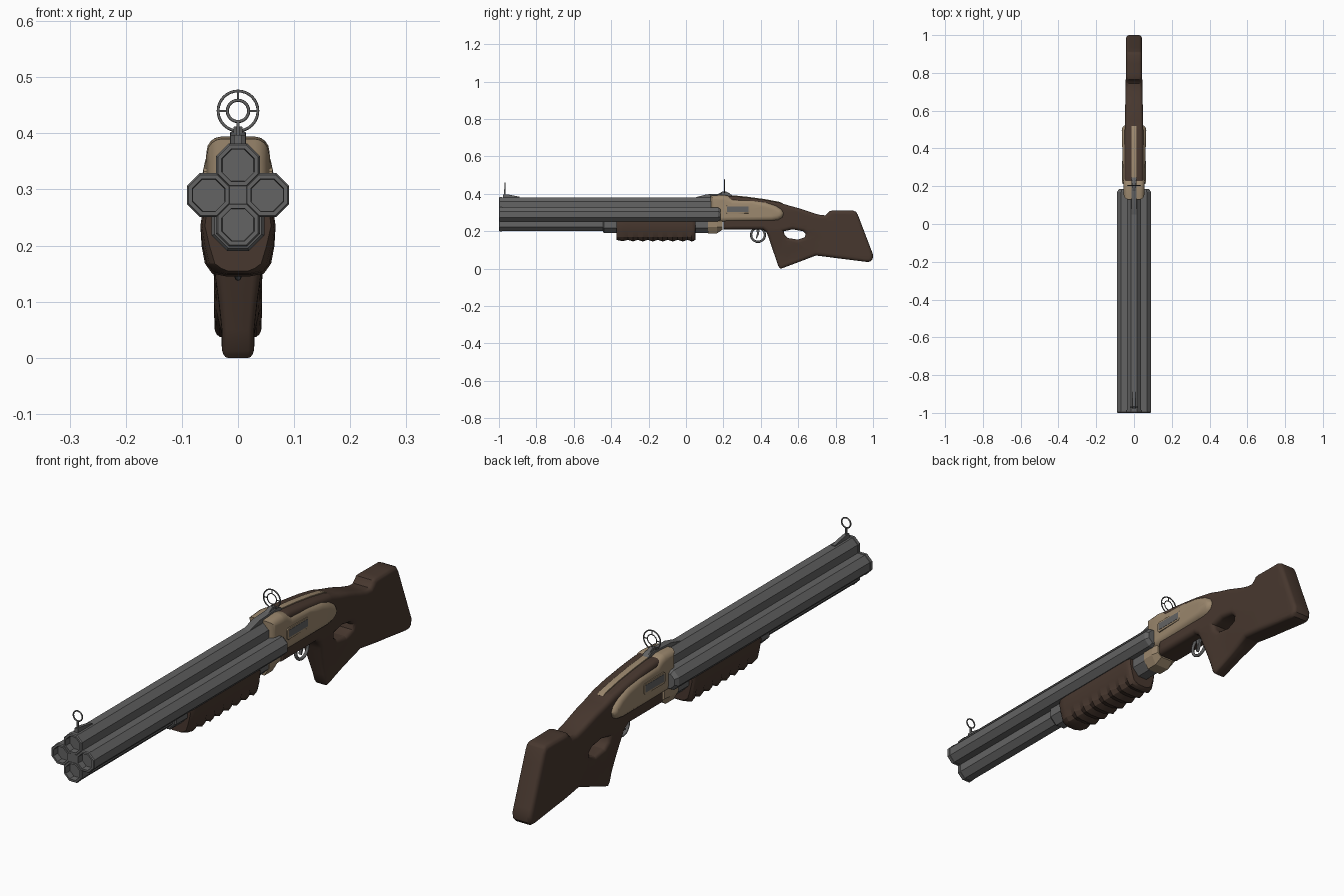
import bpy, bmesh, math
from mathutils import Vector

if "Cube" in bpy.data.objects:
    bpy.data.objects.remove(bpy.data.objects["Cube"])


def material(name, rgb):
    m = bpy.data.materials.new(name)
    m.diffuse_color = (*rgb, 1)
    m.use_nodes = True
    m.node_tree.nodes["Principled BSDF"].inputs["Base Color"].default_value = m.diffuse_color
    return m


STEEL = material("grey_steel", (0.125, 0.125, 0.125))
TAN = material("tan_metal", (0.33, 0.245, 0.155))
WOOD = material("dark_wood", (0.064, 0.039, 0.028))


def add_object(name, mesh, mats, smooth=None):
    ob = bpy.data.objects.new(name, mesh)
    bpy.context.collection.objects.link(ob)
    mesh.materials.clear()
    for m in mats:
        mesh.materials.append(m)
    if smooth:
        bpy.ops.object.select_all(action='DESELECT')
        ob.select_set(True)
        bpy.context.view_layer.objects.active = ob
        bpy.ops.object.shade_smooth_by_angle(angle=math.radians(smooth))
    return ob


def loft(name, sections, mat, smooth=None, inner=0):
    """Skin a run of (y, [(x, z), ...]) rings; the first `inner` bands are wood."""
    bm = bmesh.new()
    rings = [[bm.verts.new((x, y, z)) for x, z in pts] for y, pts in sections]
    n = len(rings[0])
    for k, (a, b) in enumerate(zip(rings, rings[1:])):
        for i in range(n):
            f = bm.faces.new((a[i], a[(i + 1) % n], b[(i + 1) % n], b[i]))
            f.material_index = int(k < inner)
    bm.faces.new(rings[0]).material_index = int(inner > 0)
    bm.faces.new(rings[-1])
    bmesh.ops.recalc_face_normals(bm, faces=bm.faces)
    me = bpy.data.meshes.new(name)
    bm.to_mesh(me)
    bm.free()
    return add_object(name, me, [mat, WOOD] if inner else [mat], smooth)


def slab(name, outlines, half, bevel, mat, width=None, x=0.0, smooth=35):
    """Side outline in (y, z), thickened along x with rounded edges."""
    cu = bpy.data.curves.new(name, 'CURVE')
    cu.dimensions, cu.fill_mode = '2D', 'BOTH'
    cu.extrude, cu.bevel_depth, cu.offset = half - bevel, bevel, -bevel
    cu.bevel_resolution = 3
    for pts in outlines:
        sp = cu.splines.new('POLY')
        sp.points.add(len(pts) - 1)
        for p, (y, z) in zip(sp.points, pts):
            p.co = (y, z, 0, 1)
        sp.use_cyclic_u = True
    tmp = bpy.data.objects.new(name + "_curve", cu)
    bpy.context.collection.objects.link(tmp)
    dg = bpy.context.evaluated_depsgraph_get()
    me = bpy.data.meshes.new_from_object(tmp.evaluated_get(dg))
    bpy.data.objects.remove(tmp)
    bm = bmesh.new()
    bm.from_mesh(me)
    bmesh.ops.remove_doubles(bm, verts=bm.verts, dist=1e-5)
    if width:  # extra cuts so that the thickness can vary
        for axis, count in (((1, 0, 0), 20), ((0, 1, 0), 8)):
            for i in range(1, count):
                bmesh.ops.bisect_plane(bm, geom=bm.verts[:] + bm.edges[:] + bm.faces[:],
                                       plane_co=Vector(axis) * i * 0.05, plane_no=axis)
    for v in bm.verts:
        y, z, t = v.co
        if width:
            t *= width(y, z) / half
        v.co = (x + t, y, z)
    bm.to_mesh(me)
    bm.free()
    return add_object(name, me, [mat], smooth)


def box(name, x, y, z, mat):
    return loft(name, [(yy, [(x[0], z[0]), (x[1], z[0]), (x[1], z[1]), (x[0], z[1])]) for yy in y], mat)


def octagon(cx, cz, apothem):
    r = apothem / math.cos(math.pi / 8)
    return [(cx + r * math.cos((i + .5) * math.pi / 4), cz + r * math.sin((i + .5) * math.pi / 4))
            for i in range(8)]


def ring(name, loc, major, minor, rot, seg=24):
    bpy.ops.mesh.primitive_torus_add(location=loc, rotation=rot, major_radius=major, minor_radius=minor,
                                     major_segments=seg, minor_segments=8)
    ob = bpy.context.object
    ob.name = name
    ob.data.materials.append(STEEL)
    bpy.ops.object.shade_smooth_by_angle(angle=math.radians(50))


def clamp(t):
    return max(0.0, min(1.0, t))


# Four octagonal barrels with recessed bores
for name, cx, cz, end in (("top_barrel", 0, .343, .15), ("bottom_barrel", 0, .2375, .15),
                          ("left_barrel", -.052, .29, .185), ("right_barrel", .052, .29, .185)):
    loft(name, [(-.975, octagon(cx, cz, .028)), (-1, octagon(cx, cz, .029)),
                (-1, octagon(cx, cz, .036)), (-.996, octagon(cx, cz, .039)),
                (-.985, octagon(cx, cz, .039)), (-.984, octagon(cx, cz, .0375)),
                (end - .015, octagon(cx, cz, .0375)), (end, octagon(cx, cz, .028))],
         STEEL, inner=1)
box("barrel_core", (-.022, .022), (-.999, .15), (.269, .312), STEEL)

# Sleeve around the lower barrel
loft("pump_sleeve", [(-.445, octagon(0, .2375, .042)), (-.438, octagon(0, .2375, .047)),
                     (.13, octagon(0, .2375, .047))], STEEL)


# Ridged pump grip
def pump_section(d, w=1.0):
    half = [(.064, .256), (.067, .235), (.065 - d * .6, .2), (.059 - d, .168),
            (.046 - d, .15 + d * .8), (.02, .145 + d * .8)]
    half = [(px * w, pz) for px, pz in half]
    return half + [(-px, pz) for px, pz in reversed(half)]


pump = [(-.372, pump_section(.012, .88)), (-.36, pump_section(.006, .96)), (-.335, pump_section(.003))]
pump += [(-.31 + i * .0265, pump_section(.011 if i % 2 == 0 else 0)) for i in range(13)]
pump += [(.03, pump_section(0)), (.042, pump_section(.004, .97)), (.05, pump_section(.012, .9))]
loft("pump_grip", pump, WOOD, 25)


# Thumbhole stock, running forward under and over the receiver
def stock_width(y, z):
    base = .05 - .008 * clamp((y - .45) / .4)
    slim = (1 - clamp((z - .06) / .15)) * (1 - clamp((y - .58) / .2)) * clamp((y - .38) / .05)
    return base + (.029 - base) * slim


stock = [(.2, .389), (.25, .388), (.33, .38), (.42, .368), (.5, .353), (.55, .337), (.61, .321),
         (.68, .297), (.72, .286), (.745, .285), (.757, .295), (.765, .306), (.78, .31), (.895, .31),
         (.91, .303), (.92, .285), (1, .075), (.998, .05), (.985, .037), (.965, .036), (.695, .07),
         (.52, .004), (.505, 0), (.494, .012), (.44, .17), (.43, .195), (.41, .21), (.2, .21)]
hole = [(.523, .2), (.527, .18), (.545, .163), (.6, .155), (.635, .168), (.64, .185), (.625, .2), (.57, .21)]
slab("stock", [stock, hole], .05, .018, WOOD, stock_width)

# Tan receiver with rounded rear end
receiver = [(.13, .39), (.2, .394), (.225, .39), (.25, .374), (.35, .368), (.43, .357), (.48, .34),
            (.513, .318), (.525, .295), (.517, .272), (.495, .258), (.46, .252), (.2, .248), (.135, .248)]
slab("receiver", [receiver], .058, .026, TAN, lambda y, z: .056 + .03 * (y - .2))
foot = [(.05, .28), (.05, .222), (.03, .188)]
foot += [(-px, pz) for px, pz in reversed(foot)]
loft("receiver_foot", [(.118, foot), (.165, foot), (.195, [(px * .9, max(pz, .208)) for px, pz in foot])], TAN)

# Tan strip along the top
strip = [(.2, .39), (.25, .392), (.33, .384), (.42, .372), (.5, .357), (.52, .348), (.5, .335), (.2, .36)]
slab("top_strip", [strip], .013, .002, TAN)

# Ejection windows on both sides
for side, s in (("left", -1), ("right", 1)):
    frame = [(.212, .3), (.22, .294), (.335, .296), (.342, .304), (.342, .332), (.335, .338), (.22, .338), (.212, .332)]
    slab(side + "_window_frame", [frame], .004, .001, TAN, x=s * .0575)
    box(side + "_window", (s * .057, s * .0625), (.22, .334), (.303, .331), STEEL)

# Trigger and guard
ring("trigger_guard", (0, .385, .18), .037, .006, (0, math.pi / 2, 0))
slab("trigger", [[(.375, .215), (.395, .215), (.39, .185), (.378, .16), (.373, .163), (.38, .187)]],
     .006, .001, STEEL)

# Rear sight: wedge base, post, double ring and spokes
slab("rear_sight_base", [[(.04, .378), (.11, .397), (.23, .403), (.25, .39), (.25, .38)]], .014, .002, STEEL)
slab("rear_sight_post", [[(.17, .398), (.195, .412), (.215, .412), (.24, .398)]], .008, .001, STEEL)
turn = (math.pi / 2, 0, 0)
ring("rear_sight_ring", (0, .205, .44), .0355, .0025, turn, 32)
ring("rear_sight_inner_ring", (0, .205, .44), .0195, .0018, turn)
for s in (-1, 1):
    box("rear_sight_side_spoke", (s * .019, s * .036), (.2035, .2065), (.4385, .4415), STEEL)
    box("rear_sight_upright_spoke", (-.0015, .0015), (.2035, .2065), (.44 + s * .019, .44 + s * .036), STEEL)

# Front sight: ramp, post and ring
slab("front_sight_base", [[(-.978, .375), (-.978, .397), (-.955, .397), (-.89, .384), (-.89, .375)]],
     .007, .001, STEEL)
box("front_sight_post", (-.003, .003), (-.972, -.964), (.39, .422), STEEL)
ring("front_sight_ring", (0, -.968, .44), .019, .0028, turn)
